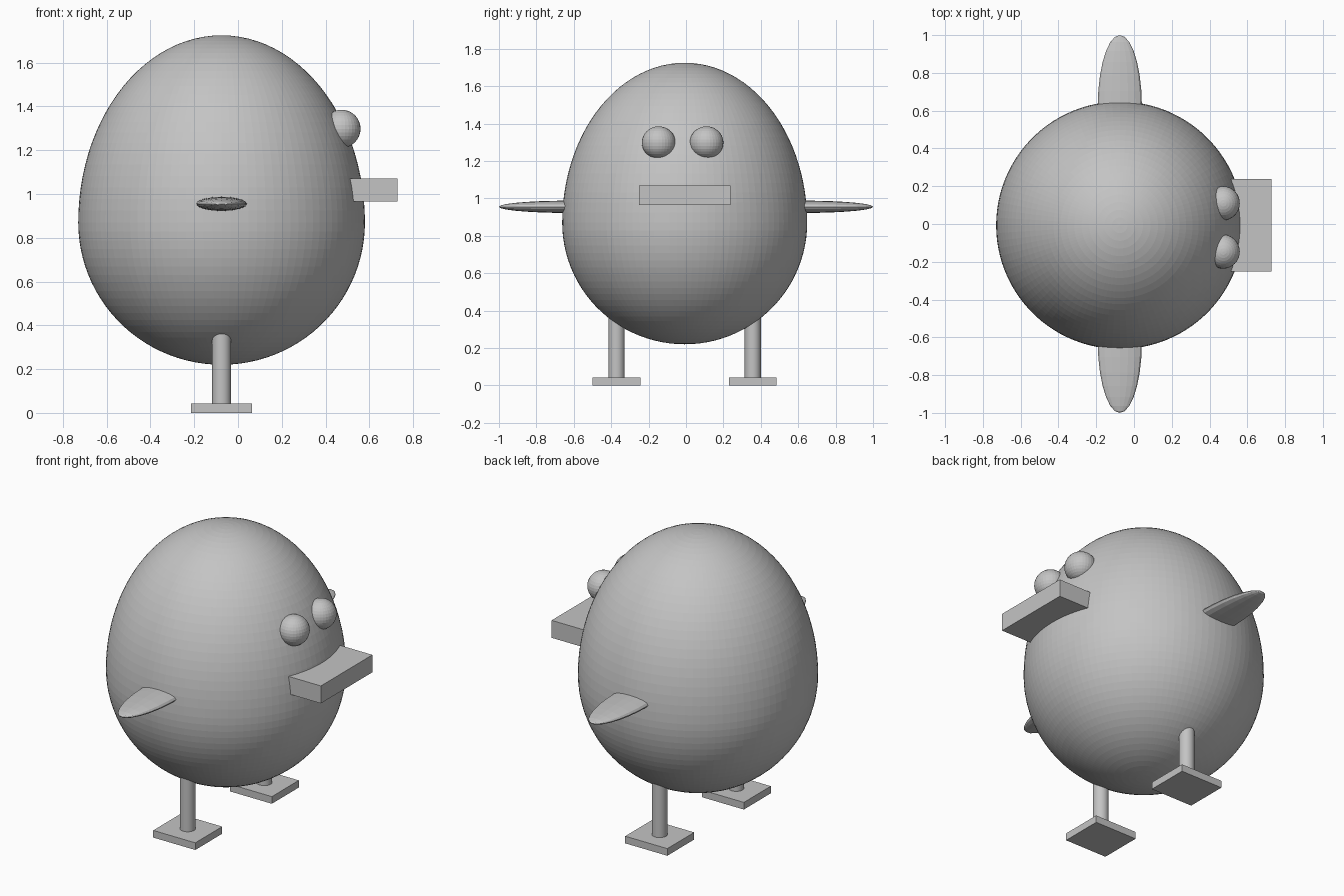
import bpy, bmesh, math
from mathutils import Matrix

if "Cube" in bpy.data.objects:
    bpy.data.objects.remove(bpy.data.objects["Cube"])

CX, CY = -0.075, -0.007          # body axis

grey = bpy.data.materials.new("plain grey")
grey.diffuse_color = (0.55, 0.55, 0.55, 1)
grey.use_nodes = True
grey.node_tree.nodes["Principled BSDF"].inputs["Base Color"].default_value = grey.diffuse_color


def make(name, bm, location, smooth=False):
    mesh = bpy.data.meshes.new(name)
    bm.to_mesh(mesh)
    bm.free()
    mesh.materials.append(grey)
    obj = bpy.data.objects.new(name, mesh)
    obj.location = location
    bpy.context.collection.objects.link(obj)
    if smooth:
        bpy.ops.object.select_all(action='DESELECT')
        obj.select_set(True)
        bpy.context.view_layer.objects.active = obj
        bpy.ops.object.shade_smooth_by_angle(angle=math.radians(30))
    return obj


def ball(name, location, radii, segments, rings, turn=Matrix()):
    bm = bmesh.new()
    bmesh.ops.create_uvsphere(bm, u_segments=segments, v_segments=rings, radius=1)
    bmesh.ops.transform(bm, matrix=Matrix.Diagonal((*radii, 1)) @ turn, verts=bm.verts)
    return make(name, bm, location)


def box(name, low, high):
    size = [h - l for l, h in zip(low, high)]
    middle = [(l + h) / 2 for l, h in zip(low, high)]
    bm = bmesh.new()
    bmesh.ops.create_cube(bm, size=1, matrix=Matrix.Diagonal((*size, 1)))
    return make(name, bm, middle)


# Egg body: short rounded bottom, taller top
bm = bmesh.new()
bmesh.ops.create_uvsphere(bm, u_segments=100, v_segments=50, radius=1)
for v in bm.verts:
    v.co.x *= 0.655
    v.co.y *= 0.655
    v.co.z *= 0.855 if v.co.z > 0 else 0.65
make("body", bm, (CX, CY, 0.87))

# Beak
box("beak", (0.45, -0.252, 0.965), (0.728, 0.238, 1.07))

# Paired parts
for side, label in ((-1, "right"), (1, "left")):
    ball(label + "_eye", (0.473, -0.018 + side * 0.128, 1.298),
         (0.087, 0.09, 0.087), 32, 16)
    # Flat wing with its pole at the tip
    ball(label + "_wing", (CX, side * 0.62, 0.955), (0.117, 0.38, 0.033),
         16, 14, Matrix.Rotation(math.pi / 2, 4, 'X'))
    y = CY + side * 0.364
    # Leg
    bm = bmesh.new()
    bmesh.ops.create_cone(bm, cap_ends=True, segments=32, radius1=0.043,
                          radius2=0.043, depth=0.43)
    make(label + "_leg", bm, (CX, y, 0.235), smooth=True)
    # Foot
    box(label + "_foot", (CX - 0.14, y - 0.128, 0), (CX + 0.14, y + 0.128, 0.043))
